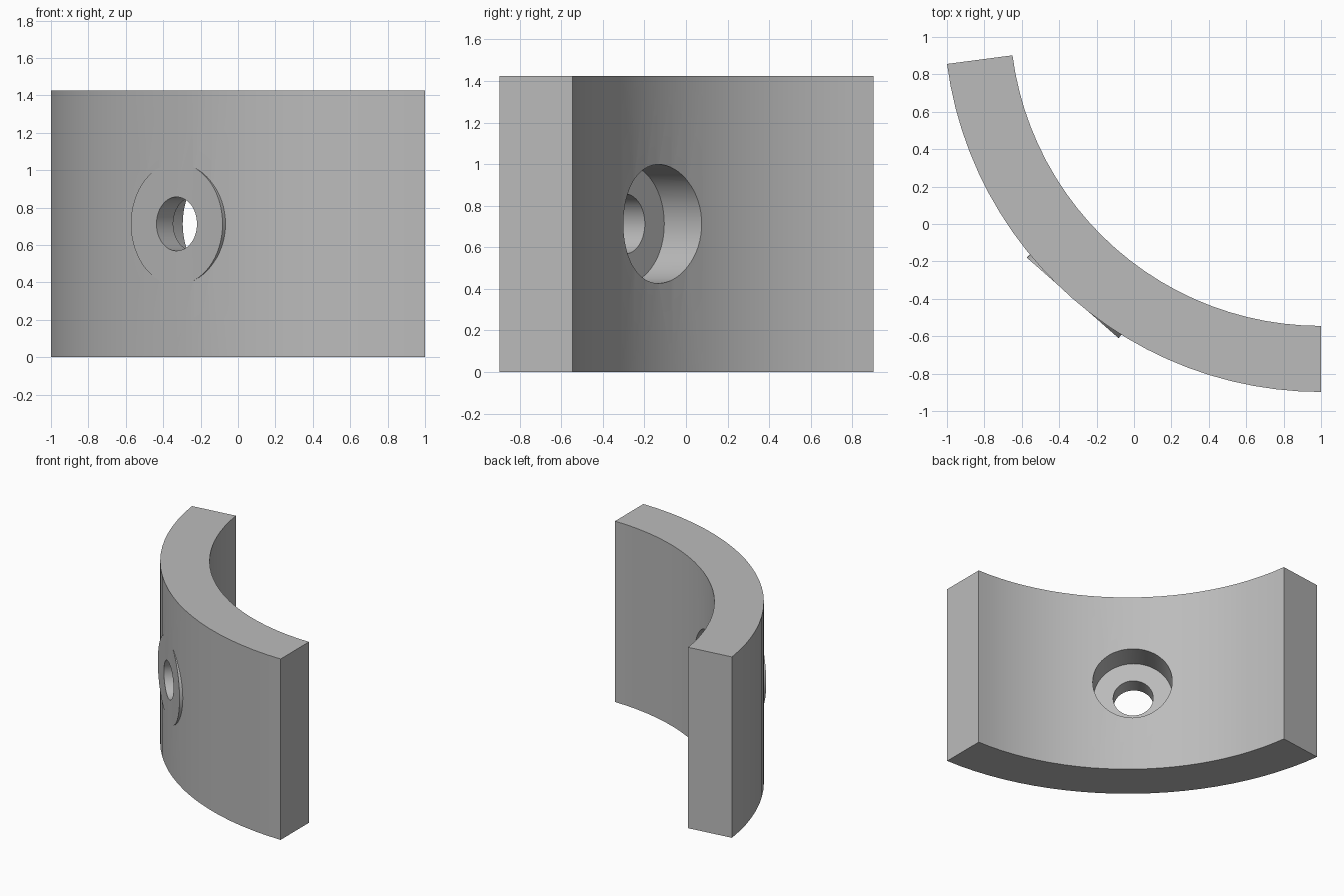
import bpy, bmesh
from math import cos, sin, radians
from mathutils import Vector

cube = bpy.data.objects.get("Cube")
if cube:
    bpy.data.objects.remove(cube, do_unlink=True)

CENTRE = Vector((1.0, 1.119, 0.0))
R_OUT, R_IN, HEIGHT = 2.017, 1.664, 1.425
START, END, STEPS = radians(187.5), radians(270), 24
AXIS_ANGLE = (START + END) / 2
AXIS = Vector((cos(AXIS_ANGLE), sin(AXIS_ANGLE), 0))

grey = bpy.data.materials.new("plain grey")
grey.use_nodes = True
colour = (0.5, 0.5, 0.5, 1)
grey.diffuse_color = colour
grey.node_tree.nodes["Principled BSDF"].inputs["Base Color"].default_value = colour


def make_object(name, bm):
    bmesh.ops.recalc_face_normals(bm, faces=bm.faces)
    mesh = bpy.data.meshes.new(name)
    bm.to_mesh(mesh)
    bm.free()
    mesh.materials.append(grey)
    obj = bpy.data.objects.new(name, mesh)
    bpy.context.collection.objects.link(obj)
    return obj


def radial_cylinder(name, radius, near, far):
    """Cylinder on the pad axis, between two distances from the arc centre."""
    bm = bmesh.new()
    bmesh.ops.create_cone(bm, cap_ends=True, segments=64, radius1=radius,
                          radius2=radius, depth=far - near)
    obj = make_object(name, bm)
    obj.rotation_euler = AXIS.to_track_quat('Z', 'Y').to_euler()
    obj.location = CENTRE + AXIS * (near + far) / 2 + Vector((0, 0, HEIGHT / 2))
    return obj


def combine(target, tool, operation):
    mod = target.modifiers.new(tool.name, 'BOOLEAN')
    mod.operation, mod.solver, mod.object = operation, 'EXACT', tool
    bpy.context.view_layer.objects.active = target
    bpy.ops.object.modifier_apply(modifier=mod.name)
    bpy.data.objects.remove(tool, do_unlink=True)


# Curved block: an arc-shaped outline pulled up to full height
angles = [START + (END - START) * i / STEPS for i in range(STEPS + 1)]
outline = [(R_OUT, a) for a in angles] + [(R_IN, a) for a in reversed(angles)]
bm = bmesh.new()
base = bm.faces.new([bm.verts.new(CENTRE + Vector((r * cos(a), r * sin(a), 0)))
                     for r, a in outline])
top = bmesh.ops.extrude_face_region(bm, geom=[base])["geom"]
bmesh.ops.translate(bm, vec=(0, 0, HEIGHT),
                    verts=[v for v in top if isinstance(v, bmesh.types.BMVert)])
block = make_object("curved_block", bm)

# Flat round pad on the outside, then the counterbore and the bolt hole
combine(block, radial_cylinder("pad", 0.326, 1.85, 2.0138), 'UNION')
combine(block, radial_cylinder("counterbore", 0.286, 1.4, 1.878), 'DIFFERENCE')
combine(block, radial_cylinder("bolt_hole", 0.144, 1.4, 2.3), 'DIFFERENCE')

# Smooth curved walls, crisp edges
bpy.ops.object.select_all(action='DESELECT')
block.select_set(True)
bpy.context.view_layer.objects.active = block
bpy.ops.object.shade_smooth_by_angle(angle=radians(20))
